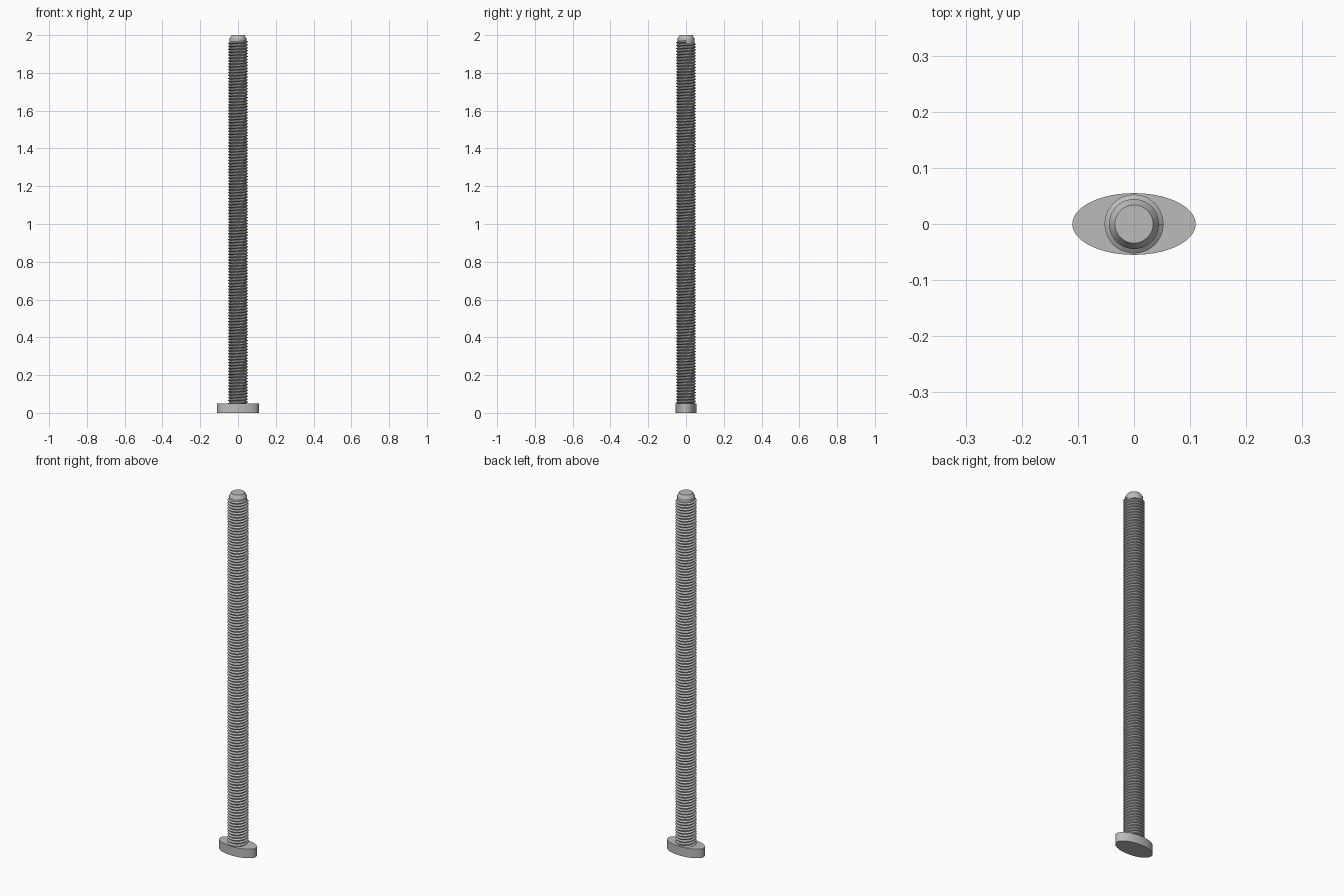
import bpy, bmesh, math
from math import cos, sin, pi

if "Cube" in bpy.data.objects:
    bpy.data.objects.remove(bpy.data.objects["Cube"], do_unlink=True)

HEAD_TOP, TOP = 0.05, 2.0
CORE, CREST, TIP = 0.0445, 0.0525, 0.034
PITCH, SEG = 0.0155, 40

steel = bpy.data.materials.new("grey steel")
steel.use_nodes = True
grey = (0.5, 0.5, 0.5, 1)
steel.diffuse_color = grey
steel.node_tree.nodes["Principled BSDF"].inputs["Base Color"].default_value = grey


def finish(bm, name):
    bmesh.ops.recalc_face_normals(bm, faces=bm.faces)
    mesh = bpy.data.meshes.new(name)
    bm.to_mesh(mesh)
    bm.free()
    obj = bpy.data.objects.new(name, mesh)
    bpy.context.collection.objects.link(obj)
    mesh.materials.append(steel)
    bpy.ops.object.select_all(action="DESELECT")
    obj.select_set(True)
    bpy.context.view_layer.objects.active = obj
    bpy.ops.object.shade_smooth_by_angle(angle=math.radians(25))
    return obj


def stack(name, rings, seg):
    """Closed solid from elliptical rings given as (x radius, y radius, z)."""
    bm = bmesh.new()
    loops = [[bm.verts.new((rx * cos(2 * pi * i / seg), ry * sin(2 * pi * i / seg), z))
              for i in range(seg)] for rx, ry, z in rings]
    for a, b in zip(loops, loops[1:]):
        for i in range(seg):
            j = (i + 1) % seg
            bm.faces.new((a[i], a[j], b[j], b[i]))
    bm.faces.new(loops[0][::-1])
    bm.faces.new(loops[-1])
    return finish(bm, name)


# Oval head and chamfered core
stack("oval_head", [(0.11, 0.055, 0), (0.11, 0.055, HEAD_TOP)], 64)
stack("shaft_core", [(CORE, CORE, 0.02), (CORE, CORE, TOP - 0.018), (TIP, TIP, TOP)], SEG)

# Helical thread ridge, swept up the core and capped at both ends
profile = [(CORE - 0.001, -0.49), (CREST, -0.06), (CREST, 0.06), (CORE - 0.001, 0.49)]
start = HEAD_TOP - PITCH / 2
turns = int((TOP - 0.018 - PITCH / 2 - start) / PITCH)
bm = bmesh.new()
sections = []
for i in range(turns * SEG + 1):
    a = 2 * pi * i / SEG
    z = start + PITCH * i / SEG
    sections.append([bm.verts.new((r * cos(a), r * sin(a), z + PITCH * h)) for r, h in profile])
for s, t in zip(sections, sections[1:]):
    for j in range(len(profile)):
        k = (j + 1) % len(profile)
        bm.faces.new((s[j], t[j], t[k], s[k]))
bm.faces.new(sections[0])
bm.faces.new(sections[-1][::-1])
finish(bm, "screw_thread")
